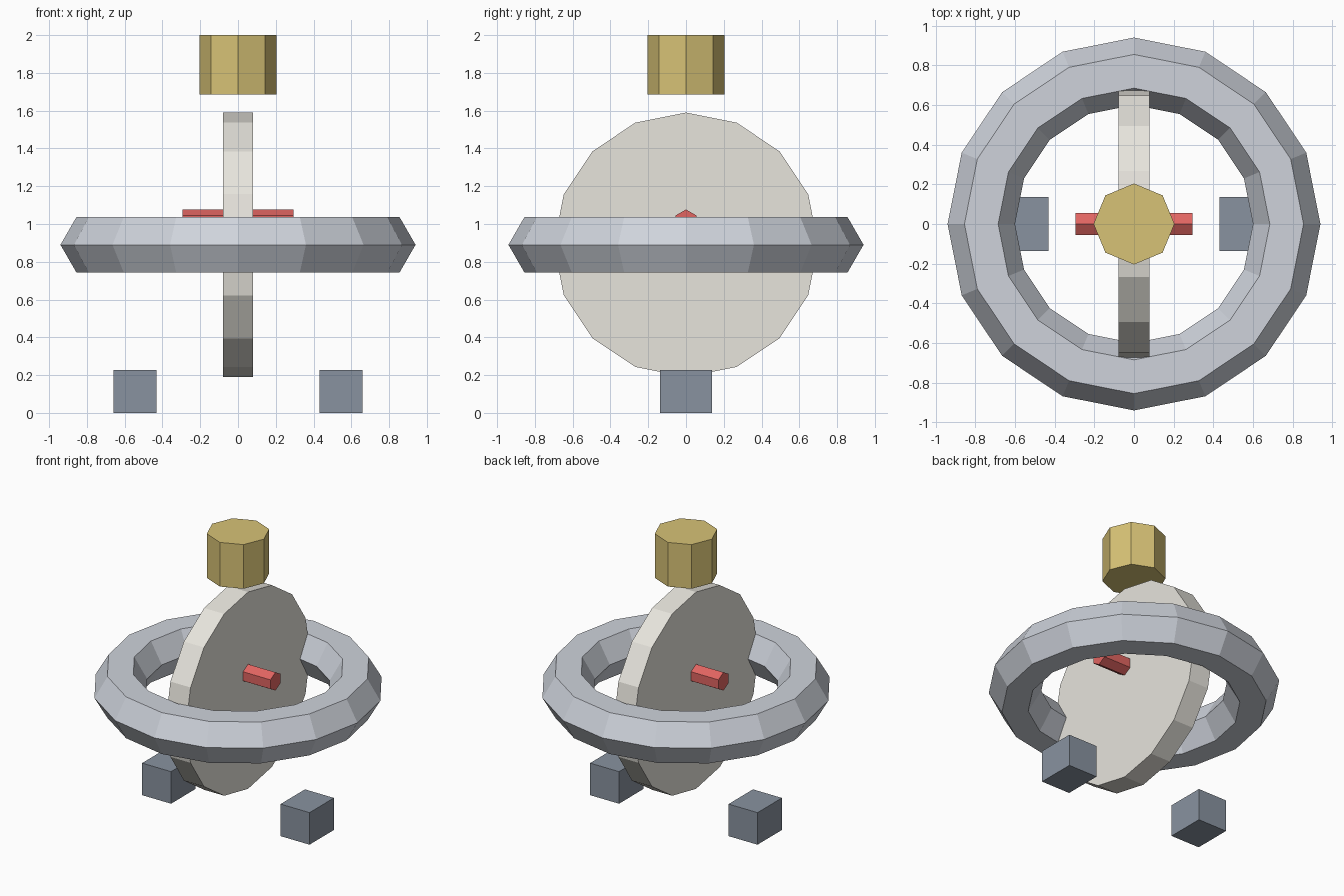
import bpy
from math import radians

if "Cube" in bpy.data.objects:
    bpy.data.objects.remove(bpy.data.objects["Cube"])


def material(name, rgb):
    m = bpy.data.materials.new(name)
    m.diffuse_color = (*rgb, 1)
    m.use_nodes = True
    m.node_tree.nodes["Principled BSDF"].inputs["Base Color"].default_value = m.diffuse_color
    return m


def finish(name, mat):
    ob = bpy.context.object
    ob.name = name
    ob.data.materials.append(mat)
    return ob


def cylinder(name, sides, radius, depth, z, mat, along_x=False):
    rot = (0, radians(90), 0) if along_x else (0, 0, 0)
    bpy.ops.mesh.primitive_cylinder_add(vertices=sides, radius=radius, depth=depth,
                                        location=(0, 0, z), rotation=rot)
    ob = finish(name, mat)
    if along_x:
        bpy.ops.object.transform_apply(location=False, rotation=True, scale=False)
    return ob


steel = material("steel", (0.62, 0.65, 0.71))
cream = material("cream", (0.80, 0.78, 0.72))
red = material("red", (0.75, 0.13, 0.12))
gold = material("gold", (0.68, 0.54, 0.18))
slate = material("slate", (0.25, 0.29, 0.35))

# Horizontal ring with hexagonal section
bpy.ops.mesh.primitive_torus_add(major_segments=16, minor_segments=6,
                                 major_radius=0.77, minor_radius=0.17,
                                 location=(0, 0, 0.89))
finish("outer_ring", steel)

# Upright disc and the axle through it
cylinder("upright_disc", 16, 0.70, 0.158, 0.89, cream, along_x=True)
axle = cylinder("axle", 6, 0.065, 0.59, 1.012, red, along_x=True)
axle.rotation_euler.x = radians(30)  # flat face up

# Floating cap
cylinder("top_cap", 8, 0.204, 0.314, 1.843, gold)

# Two foot blocks
for side, sx in (("left", -1), ("right", 1)):
    bpy.ops.mesh.primitive_cube_add(size=1, location=(sx * 0.545, 0, 0.114))
    bpy.context.object.scale = (0.228, 0.274, 0.228)
    finish(side + "_foot", slate)
